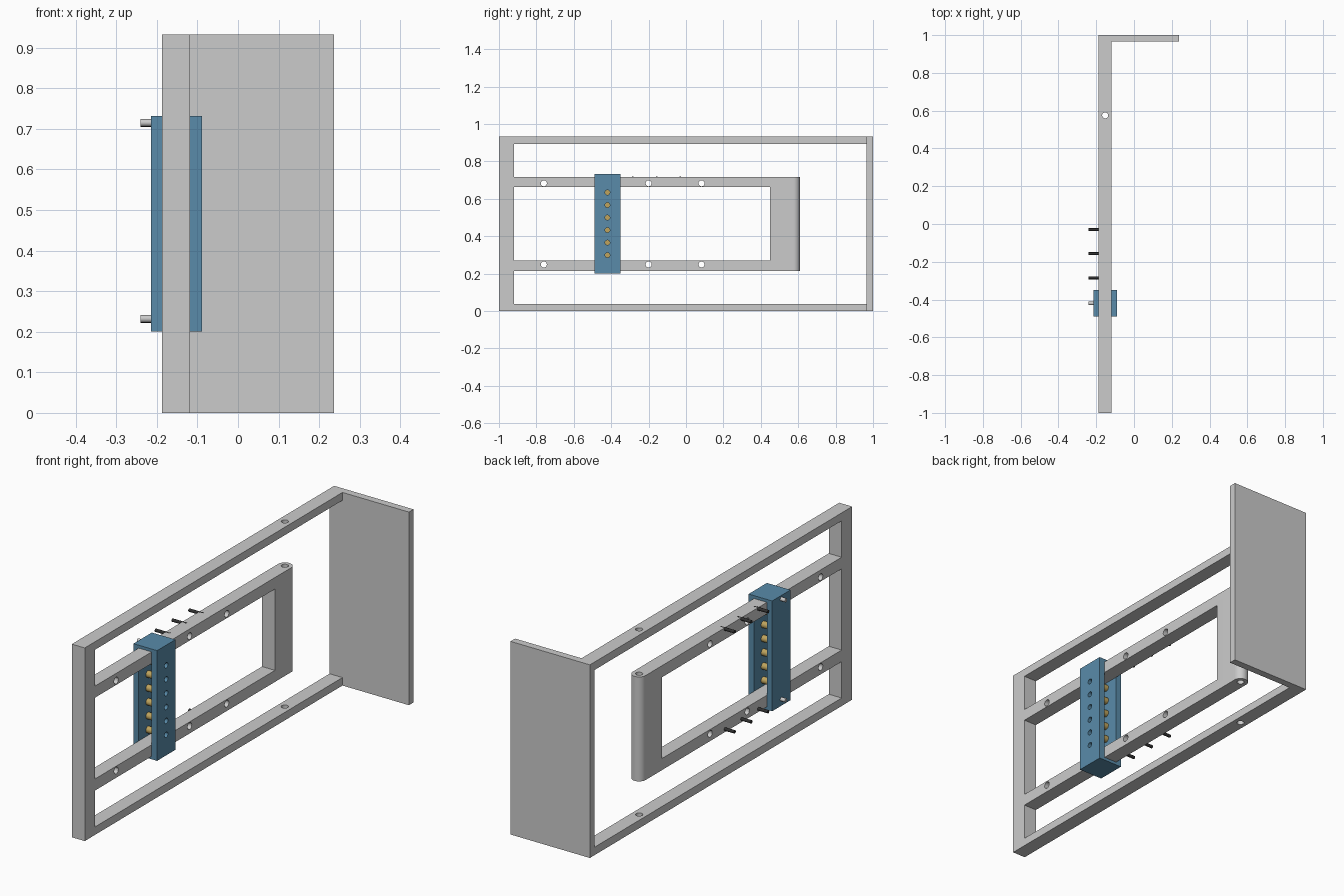
import bpy, bmesh, math
from mathutils import Matrix, Vector

if "Cube" in bpy.data.objects:
    bpy.data.objects.remove(bpy.data.objects["Cube"])

X0, X1 = -0.187, -0.118          # thickness of the frame bars
XC = (X0 + X1) / 2
H = 0.932
PIVOT_Y, HOLE_R = 0.575, 0.016


def material(name, rgb):
    m = bpy.data.materials.new(name)
    m.diffuse_color = (*rgb, 1)
    m.use_nodes = True
    m.node_tree.nodes["Principled BSDF"].inputs["Base Color"].default_value = m.diffuse_color
    return m


blue = material("blue", (0.10, 0.26, 0.40))
brass = material("brass", (0.52, 0.37, 0.11))
black = material("black", (0.03, 0.03, 0.03))


def finish(name, bm, mat=None):
    bmesh.ops.recalc_face_normals(bm, faces=bm.faces)
    me = bpy.data.meshes.new(name)
    bm.to_mesh(me)
    bm.free()
    ob = bpy.data.objects.new(name, me)
    bpy.context.collection.objects.link(ob)
    if mat:
        me.materials.append(mat)
    return ob


def box(name, lo, hi, mat=None):
    lo, hi = Vector(lo), Vector(hi)
    bm = bmesh.new()
    bmesh.ops.create_cube(bm, size=1, matrix=Matrix.Translation((lo + hi) / 2)
                          @ Matrix.Diagonal((*(hi - lo), 1)))
    return finish(name, bm, mat)


def prism(name, pts, offset):
    bm = bmesh.new()
    face = bm.faces.new([bm.verts.new(p) for p in pts])
    new = bmesh.ops.extrude_face_region(bm, geom=[face])["geom"]
    bmesh.ops.translate(bm, vec=offset,
                        verts=[v for v in new if isinstance(v, bmesh.types.BMVert)])
    return finish(name, bm)


def rod(name, a, b, r, mat=None):
    a, b = Vector(a), Vector(b)
    rot = (b - a).to_track_quat('Z', 'Y').to_matrix().to_4x4()
    bm = bmesh.new()
    bmesh.ops.create_cone(bm, cap_ends=True, segments=32, radius1=r, radius2=r,
                          depth=(b - a).length,
                          matrix=Matrix.Translation((a + b) / 2) @ rot)
    return smooth(finish(name, bm, mat))


def smooth(ob):
    bpy.ops.object.select_all(action='DESELECT')
    ob.select_set(True)
    bpy.context.view_layer.objects.active = ob
    bpy.ops.object.shade_smooth_by_angle(angle=math.radians(30))
    return ob


def cut(ob, cutters):
    bpy.context.view_layer.objects.active = ob
    for c in cutters:
        mod = ob.modifiers.new("cut", 'BOOLEAN')
        mod.operation, mod.solver, mod.object = 'DIFFERENCE', 'EXACT', c
        bpy.ops.object.modifier_apply(modifier=mod.name)
        bpy.data.objects.remove(c)
    smooth(ob)


def pivot_cutter():
    return rod("cutter", (XC, PIVOT_Y, -0.1), (XC, PIVOT_Y, 1.1), HOLE_R)


# Outer frame: post with top and bottom bars
t = 0.0385
outline = [(-1, 0), (0.965, 0), (0.965, t), (-0.92, t),
           (-0.92, H - t), (0.965, H - t), (0.965, H), (-1, H)]
frame = prism("outer_frame", [(X0, y, z) for y, z in outline], (X1 - X0, 0, 0))
cut(frame, [pivot_cutter()])

# Wide end plate
box("end_plate", (X0, 0.965, 0), (0.237, 1, H))

# Inner arm: rounded end at the pivot, window, side holes
r = (X1 - X0) / 2
plan = [(X0, -0.92), (X1, -0.92)]
plan += [(XC + r * math.cos(a), PIVOT_Y + r * math.sin(a))
         for a in (math.pi * i / 24 for i in range(25))]
arm = prism("inner_arm", [(x, y, 0.214) for x, y in plan], (0, 0, 0.504))
cutters = [box("cutter", (-0.3, -0.96, 0.27), (0, 0.45, 0.662)), pivot_cutter()]
for y in (-0.76, -0.2, 0.083):
    for z in (0.249, 0.683):
        cutters.append(rod("cutter", (-0.3, y, z), (0, y, z), HOLE_R))
cut(arm, cutters)

# Blue sliding sleeve around the arm, holes through its right wall
SY = -0.42
hole_z = [0.299 + 0.067 * i for i in range(6)]
sleeve = box("sliding_sleeve", (-0.215, SY - 0.07, 0.2), (-0.089, SY + 0.07, 0.732), blue)
cutters = [box("cutter", (X0, SY - 0.2, 0.214), (X1, SY + 0.2, 0.718))]
cutters += [rod("cutter", (-0.15, SY, z), (0, SY, z), 0.013) for z in hole_z]
cut(sleeve, cutters)

# Brass cylinders between the sleeve walls
for z in hole_z:
    rod("brass_cylinder", (X0, SY, z), (X1, SY, z), 0.016, brass)

# Locking pins on the sleeve and stop pins along the arm
for z in (0.232, 0.715):
    rod("locking_pin", (-0.24, SY, z), (-0.2, SY, z), 0.009)
    for y in (-0.285, -0.157, -0.03):
        rod("stop_pin", (-0.24, y, z - 0.003), (-0.165, y, z - 0.003), 0.0075, black)
